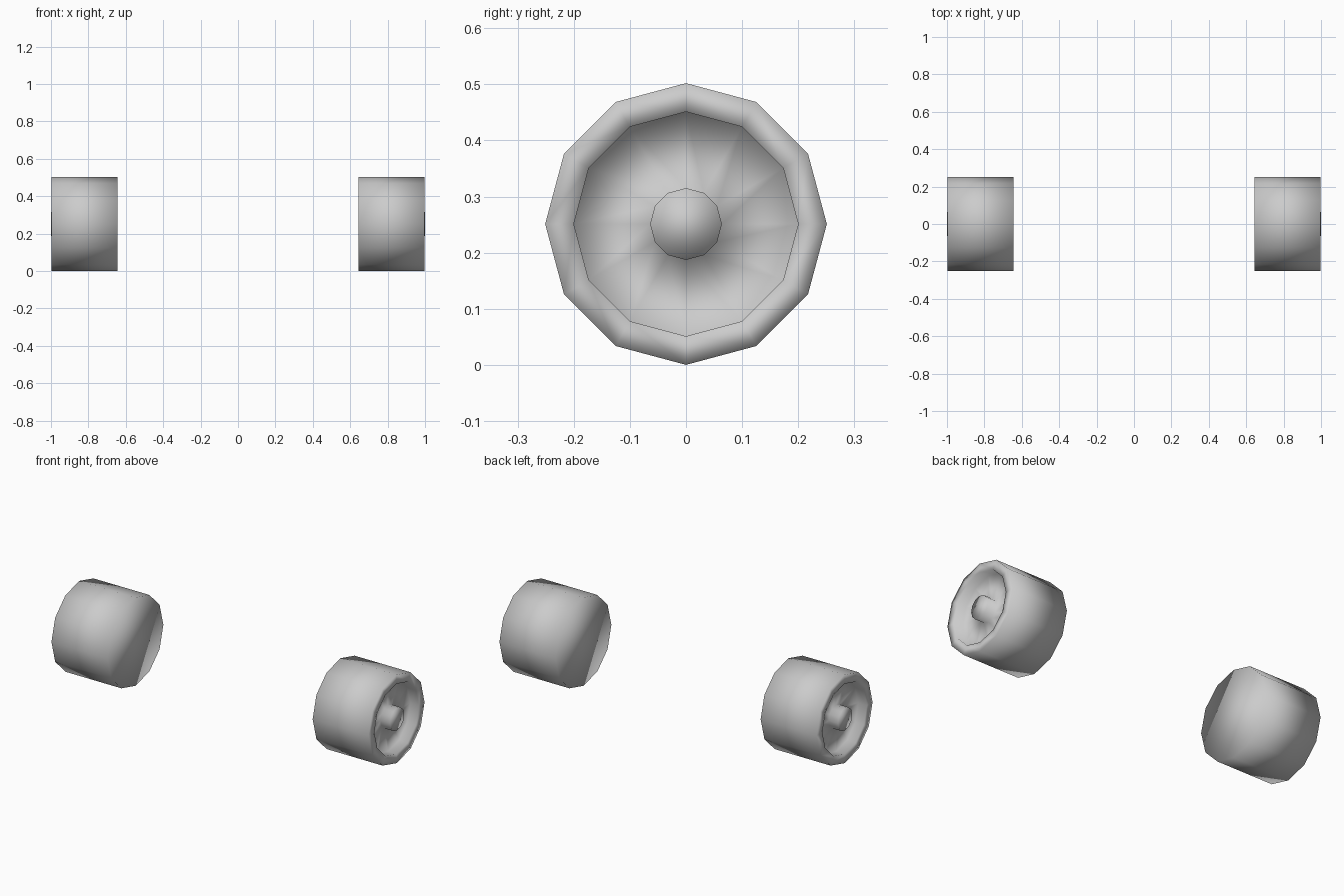
import bpy, bmesh, math

if "Cube" in bpy.data.objects:
    bpy.data.objects.remove(bpy.data.objects["Cube"])

SEGS = 12
CENTER_Z = 0.251

# Lathe profile (x, radius): inner cap edge, tread, rim lip, recess wall, recess floor, hub
PROFILE = [(0.645, 0.251), (0.997, 0.251), (0.997, 0.20), (0.942, 0.20),
           (0.942, 0.064), (1.0, 0.064)]


def make_wheel(name, side):
    bm = bmesh.new()
    rings = []
    for x, r in PROFILE:
        ring = []
        for i in range(SEGS):
            a = 2 * math.pi * i / SEGS
            ring.append(bm.verts.new((side * x, r * math.sin(a),
                                      CENTER_Z + r * math.cos(a))))
        rings.append(ring)
    # Walls between neighbouring rings
    for a, b in zip(rings, rings[1:]):
        for i in range(SEGS):
            j = (i + 1) % SEGS
            bm.faces.new((a[i], a[j], b[j], b[i]))
    # Flat inner cap and hub end
    bm.faces.new(rings[0])
    bm.faces.new(rings[-1])
    bmesh.ops.recalc_face_normals(bm, faces=bm.faces)
    for f in bm.faces:
        f.smooth = True
    mesh = bpy.data.meshes.new(name)
    bm.to_mesh(mesh)
    bm.free()
    bpy.context.collection.objects.link(bpy.data.objects.new(name, mesh))


make_wheel("right_wheel", 1)
make_wheel("left_wheel", -1)
